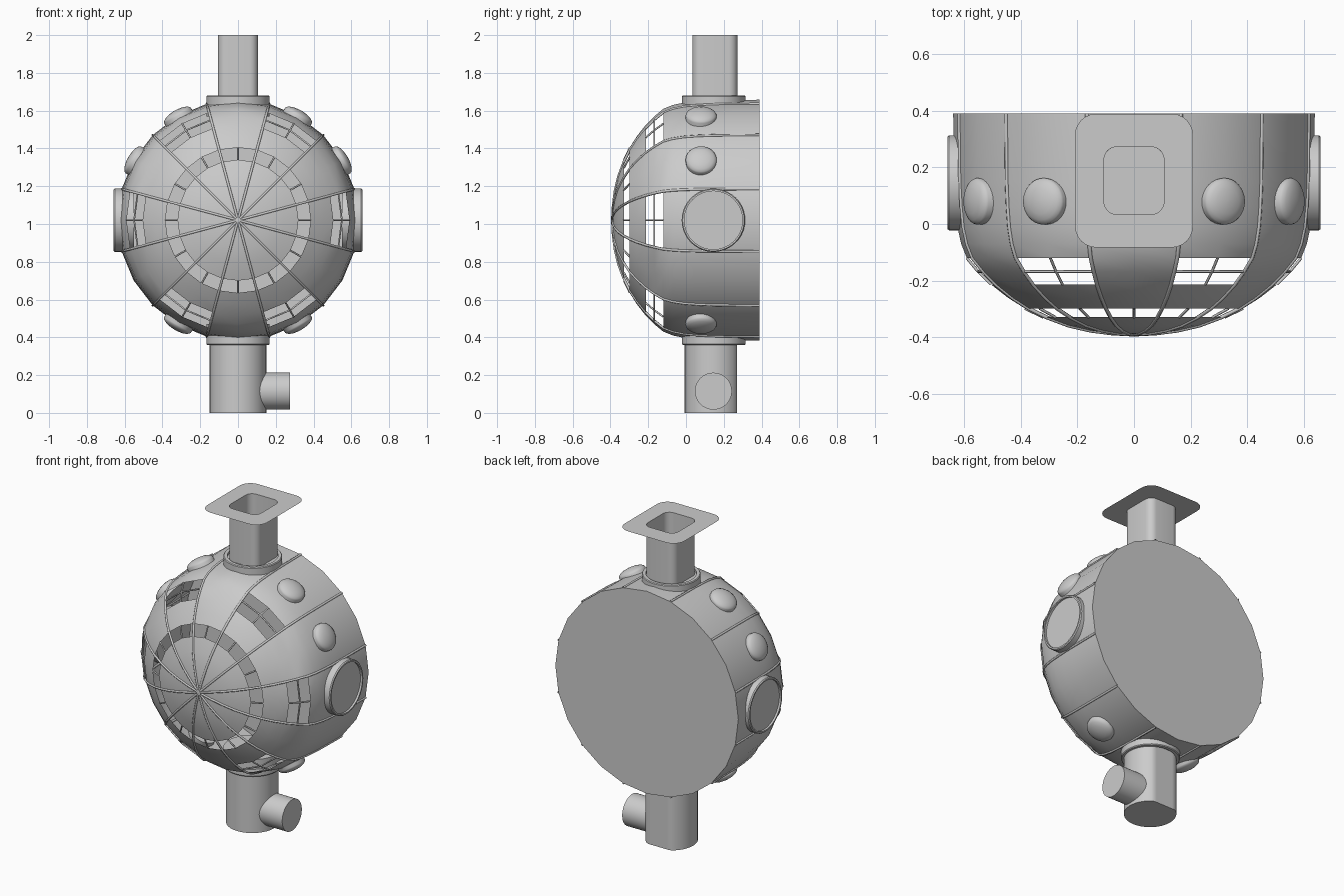
import bpy, bmesh, math
from mathutils import Vector

if "Cube" in bpy.data.objects:
    bpy.data.objects.remove(bpy.data.objects["Cube"])

CZ = 1.02     # height of the hull axis
PY = 0.145    # depth of pipes and ports
grey = bpy.data.materials.new("plain grey")
grey.diffuse_color = (0.6, 0.6, 0.6, 1)
grey.use_nodes = True
grey.node_tree.nodes["Principled BSDF"].inputs["Base Color"].default_value = grey.diffuse_color

# hull profile: radius, depth
PROFILE = [(0, -.39), (.08, -.386), (.16, -.376), (.24, -.358), (.32, -.329),
           (.385, -.298), (.445, -.26), (.505, -.213), (.55, -.168), (.59, -.12),
           (.61, -.07), (.623, -.01), (.63, .06), (.635, .15), (.638, .39)]


def finish(bm, name, angle=35, recalc=True):
    if recalc:
        bmesh.ops.recalc_face_normals(bm, faces=bm.faces)
    me = bpy.data.meshes.new(name)
    bm.to_mesh(me)
    bm.free()
    me.materials.append(grey)
    ob = bpy.data.objects.new(name, me)
    bpy.context.collection.objects.link(ob)
    bpy.ops.object.select_all(action='DESELECT')
    ob.select_set(True)
    bpy.context.view_layer.objects.active = ob
    bpy.ops.object.shade_smooth_by_angle(angle=math.radians(angle))
    return ob


def loft(name, rings, caps=(True, True), clamp_y=None):
    """Join equal loops of points into a skin."""
    bm = bmesh.new()
    vs = []
    for ring in rings:
        vs.append([bm.verts.new((p[0], p[1] if clamp_y is None else min(p[1], clamp_y), p[2]))
                   for p in ring])
    n = len(vs[0])
    for a, b in zip(vs, vs[1:]):
        for i in range(n):
            k = (i + 1) % n
            bm.faces.new((a[i], a[k], b[k], b[i]))
    if caps[0]:
        bm.faces.new(vs[0][::-1])
    if caps[1]:
        bm.faces.new(vs[-1])
    return finish(bm, name, recalc=all(caps))


def lathe(name, prof, origin, axis, n=40, clamp_y=None):
    """Turn (radius, height) points about an axis."""
    q = Vector(axis).to_track_quat('Z', 'Y')
    o = Vector(origin)
    rings = [[o + q @ Vector((r * math.cos(2 * math.pi * i / n),
                              r * math.sin(2 * math.pi * i / n), h)) for i in range(n)]
             for r, h in prof]
    return loft(name, rings, clamp_y=clamp_y)


def hull_point(r, y, deg):
    a = math.radians(deg)
    return (r * math.cos(a), y, CZ + r * math.sin(a))


def bars(name, paths, radius):
    cu = bpy.data.curves.new(name, 'CURVE')
    cu.dimensions = '3D'
    cu.bevel_depth = radius
    cu.bevel_resolution = 1
    for pts in paths:
        sp = cu.splines.new('POLY')
        sp.points.add(len(pts) - 1)
        for p, c in zip(sp.points, pts):
            p.co = (*c, 1)
    cu.materials.append(grey)
    ob = bpy.data.objects.new(name, cu)
    bpy.context.collection.objects.link(ob)


# hull with window openings and a flat back
bm = bmesh.new()
pole = bm.verts.new(hull_point(*PROFILE[0], 0))
rows = [[bm.verts.new(hull_point(r, y, 15 * i)) for i in range(24)] for r, y in PROFILE[1:]]
for i in range(24):
    k = (i + 1) % 24
    bm.faces.new((pole, rows[0][i], rows[0][k]))
    for j in range(len(rows) - 1):
        inner_window = j == 3
        outer_window = j in (6, 7) and ((i + 1) // 2) % 2 == 0
        if not (inner_window or outer_window):
            bm.faces.new((rows[j][i], rows[j + 1][i], rows[j + 1][k], rows[j][k]))
bm.faces.new(rows[-1][::-1])
finish(bm, "hull", 35, recalc=False)

# ribs between the twelve sectors
bars("hull_ribs", [[hull_point(r, y, 15 + 30 * s) for r, y in PROFILE] for s in range(12)], .007)

# window bars
bars("inner_window_bars", [[hull_point(*PROFILE[j], 30 * s) for j in (4, 5)]
                           for s in range(12)], .005)
paths = []
for s in range(6):
    paths.append([hull_point(*PROFILE[j], 60 * s) for j in (7, 8, 9)])
    paths.append([hull_point(*PROFILE[8], 60 * s + d) for d in (-15, 0, 15)])
bars("outer_window_bars", paths, .005)

# round side ports with a raised rim
for side, label in ((1, "right"), (-1, "left")):
    lathe(label + "_port", [(.168, .55), (.168, .652), (.163, .658), (.154, .658), (.154, .645)],
          (0, PY, CZ), (side, 0, 0))

# small domed lamps around the hull
for k, deg in enumerate((30, 60, 120, 150, 240, 300)):
    a = math.radians(deg)
    lathe("lamp_%d" % k, [(.082, .59), (.082, .640), (.078, .648), (.066, .657),
                          (.045, .665), (.02, .669), (.004, .67)],
          (0, .08, CZ), (math.cos(a), 0, math.sin(a)), 32)

# collars where the pipes meet the hull
for s, label in ((1, "top"), (-1, "bottom")):
    lathe(label + "_collar", [(.168, .55), (.168, .655), (.164, .66), (.145, .66), (.145, .645)],
          (0, .147, CZ), (0, 0, s))


def rounded(hx, hy, rad, z, n=6):
    pts = []
    for q, (sx, sy) in enumerate(((1, 1), (-1, 1), (-1, -1), (1, -1))):
        for i in range(n + 1):
            a = math.radians(90 * q + 90 * i / n)
            pts.append((sx * (hx - rad) + rad * math.cos(a),
                        .153 + sy * (hy - rad) + rad * math.sin(a), z))
    return pts


# open chimney with a thin flat flange
loft("chimney", [rounded(.106, .119, .045, 1.64), rounded(.106, .119, .045, 2.0)], (False, False))
loft("chimney_flange", [rounded(.106, .119, .045, 2.0)[::-1],
                        rounded(.208, .236, .075, 2.0)[::-1]], (False, False))

# base pipe, flattened at the back, and its side outlet
lathe("base_pipe", [(.15, 0), (.15, .42)], (0, .143, 0), (0, 0, 1), 48, clamp_y=.27)
lathe("side_outlet", [(.098, .05), (.098, .275)], (0, PY, .115), (1, 0, 0))
